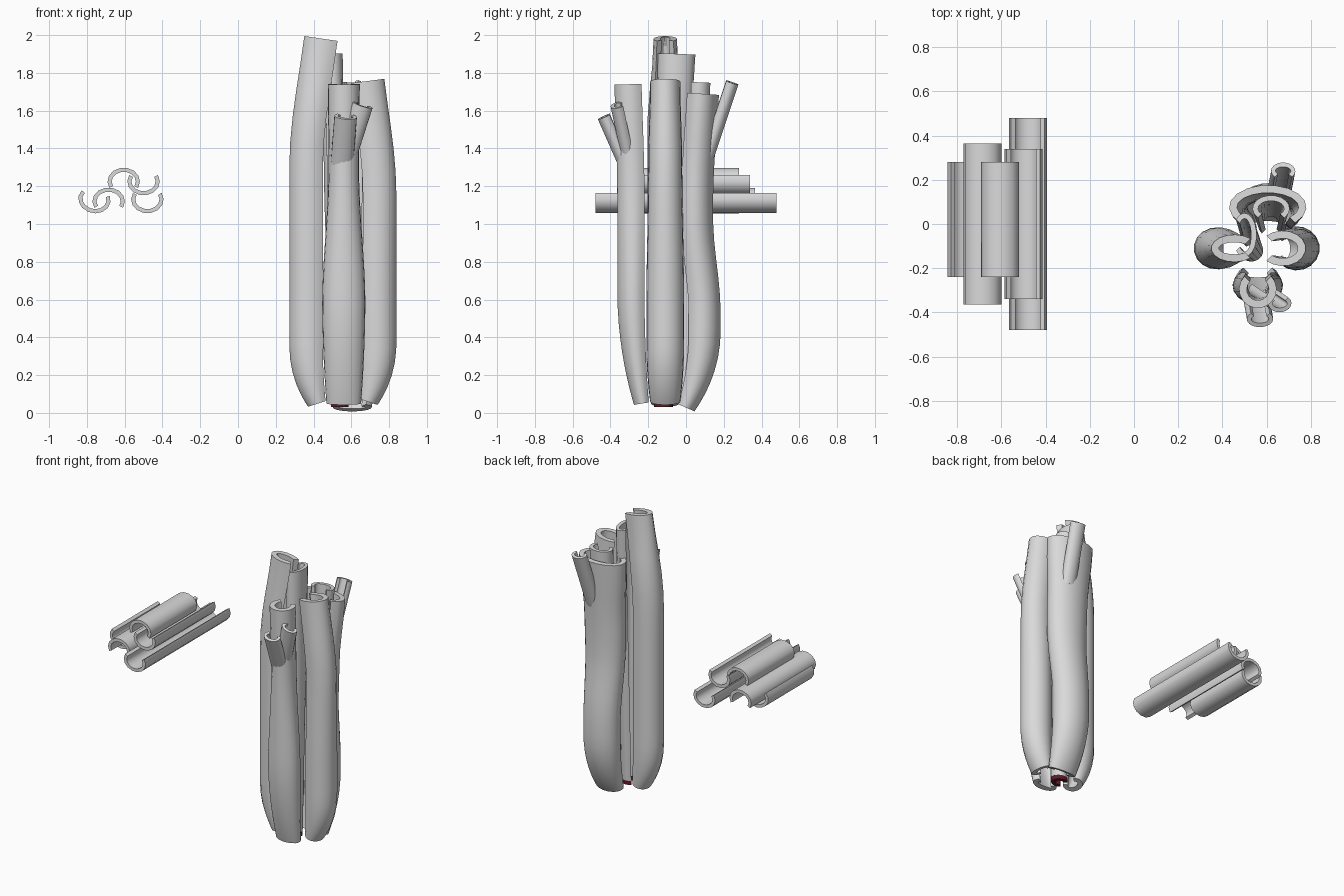
import bpy, math
from mathutils import Vector

cube = bpy.data.objects.get("Cube")
if cube:
    bpy.data.objects.remove(cube, do_unlink=True)


def material(name, color):
    mat = bpy.data.materials.new(name)
    mat.use_nodes = True
    mat.diffuse_color = color
    mat.node_tree.nodes["Principled BSDF"].inputs["Base Color"].default_value = color
    return mat


GREY = material("stalk grey", (0.7, 0.7, 0.7, 1))
RED = material("dark red root", (0.12, 0.01, 0.02, 1))
LEFT, RIGHT, FRONT, BACK = Vector((-1, 0, 0)), Vector((1, 0, 0)), Vector((0, -1, 0)), Vector((0, 1, 0))
UP, DOWN = Vector((0, 0, 1)), Vector((0, 0, -1))
HUB = Vector((0.56, -0.11, 0))


def arc_ring(centre, out, side, width, depth, wall, spread, count):
    """Closed outline of a thick C that bulges along out."""
    angles = [math.radians(spread * (2 * k / (count - 1) - 1)) for k in range(count)]
    outer = [centre + out * depth * math.cos(a) + side * width * math.sin(a) for a in angles]
    inner = [centre + out * (depth - wall) * math.cos(a) + side * (width - wall) * math.sin(a)
             for a in reversed(angles)]
    return outer + inner


def channel(name, centres, sizes, bulge, wall, spread=135, count=14, color=GREY):
    """Sweep the C section along the centres; sizes holds half width and half depth."""
    verts, faces = [], []
    ring, final = 2 * count, len(centres) - 1
    for i, (centre, (width, depth)) in enumerate(zip(centres, sizes)):
        axis = (centres[min(i + 1, final)] - centres[max(i - 1, 0)]).normalized()
        out = (bulge - axis * bulge.dot(axis)).normalized()
        verts += arc_ring(centre, out, axis.cross(out), width, depth, wall, spread, count)
    for i in range(final):
        low, high = i * ring, (i + 1) * ring
        for k in range(ring):
            following = (k + 1) % ring
            faces.append((low + k, low + following, high + following, high + k))
    for k in range(count - 1):
        cap = (k, k + 1, ring - 2 - k, ring - 1 - k)
        faces.append([final * ring + j for j in cap])
        faces.append(cap[::-1])
    mesh = bpy.data.meshes.new(name)
    mesh.from_pydata(verts, [], faces)
    mesh.materials.append(color)
    obj = bpy.data.objects.new(name, mesh)
    bpy.context.collection.objects.link(obj)
    bpy.ops.object.select_all(action="DESELECT")
    obj.select_set(True)
    bpy.context.view_layer.objects.active = obj
    bpy.ops.object.shade_smooth_by_angle(angle=math.radians(40))


def ramp(value, start, end):
    """Smooth step from zero at start to one at end."""
    t = min(max((value - start) / (end - start), 0), 1)
    return t * t * (3 - 2 * t)


def stalk(name, bulge, foot, height, reach, depth, belly, neck, tip_lean, tip_width,
          rounding=0.3, tuck=0.05, shift=0.0, waist=0.0):
    """Outer stalk: rounded foot, full belly, then a neck and a leaning tip."""
    centres, sizes = [], []
    steps = 20
    for i in range(steps + 1):
        t = (i / steps) ** 1.5
        z = foot + t * (height - foot)
        pinch = max(1 - (z - foot) / rounding, 0) ** 2
        tip = ramp(t, 0.65, 1.15) * 2
        distance = reach - tuck * pinch + tip_lean * tip - waist * ramp(t, 0.3, 0.6)
        centres.append(HUB + bulge * distance + RIGHT * shift + UP * z)
        width = belly + (neck - belly) * ramp(t, 0.3, 0.75)
        width += (tip_width - neck) * ramp(t, 0.75, 1)
        sizes.append((width * (1 - 0.2 * pinch), depth * (1 - 0.45 * pinch)))
    channel(name, centres, sizes, bulge, wall=0.035)


def straight(name, start, end, width, depth, bulge, grow=1.0, **options):
    """Straight channel whose width grows from start to end."""
    centres = [Vector(start), Vector(end)]
    channel(name, centres, [(width, depth), (width * grow, depth)], bulge, **options)


def stick(name, x, z, length, bulge, centre_y=0.0):
    """Loose cut stick lying along y."""
    ends = [(x, centre_y + sign * length / 2, z) for sign in (-1, 1)]
    straight(name, *ends, width=0.086, depth=0.073, bulge=bulge,
             wall=0.022, spread=118, count=10)


# Outer stalks of the bunch
stalk("left_stalk", LEFT, foot=0.05, height=1.98, reach=0.185, depth=0.105, belly=0.095,
      neck=0.095, tip_lean=-0.05, tip_width=0.062)
stalk("right_stalk", RIGHT, foot=0.06, height=1.755, reach=0.175, depth=0.105, belly=0.1,
      neck=0.09, tip_lean=-0.04, tip_width=0.08)
stalk("front_stalk", FRONT, foot=0.05, height=1.74, reach=0.17, depth=0.085, belly=0.115,
      neck=0.08, tip_lean=0.01, tip_width=0.085, rounding=0.6)
stalk("back_stalk", BACK, foot=0.03, height=1.69, reach=0.195, depth=0.1, belly=0.13,
      neck=0.15, tip_lean=0.02, tip_width=0.175, tuck=0.09, rounding=0.4, shift=0.045, waist=0.04)

# Inner stalks, one with a dark cut root
straight("inner_left_stalk", (0.53, -0.12, 0.06), (0.5, -0.05, 1.9), width=0.05, depth=0.055,
         bulge=RIGHT, grow=2, wall=0.025)
straight("inner_root", (0.53, -0.12, 0.03), (0.53, -0.12, 0.06), width=0.05, depth=0.055,
         bulge=RIGHT, wall=0.025, color=RED)
straight("inner_back_stalk", (0.62, 0, 0.1), (0.62, 0.07, 1.75), width=0.06, depth=0.06,
         bulge=BACK, grow=1.4, wall=0.025)

# Short side branches
straight("front_branch", (0.55, -0.32, 1.32), (0.57, -0.43, 1.57), width=0.06, depth=0.04,
         bulge=FRONT, wall=0.02)
straight("front_side_branch", (0.57, -0.3, 1.35), (0.66, -0.36, 1.63), width=0.055, depth=0.04,
         bulge=FRONT, wall=0.02)
straight("back_branch", (0.65, 0.11, 1.36), (0.675, 0.24, 1.75), width=0.055, depth=0.04,
         bulge=BACK, wall=0.02)

# Pile of loose cut sticks
stick("short_arch_stick", x=-0.605, z=1.225, length=0.52, bulge=UP, centre_y=0.02)
stick("short_trough_stick", x=-0.76, z=1.13, length=0.52, bulge=DOWN + LEFT * 0.2, centre_y=0.02)
stick("middle_arch_stick", x=-0.685, z=1.12, length=0.73, bulge=UP)
stick("middle_trough_stick", x=-0.5, z=1.225, length=0.68, bulge=DOWN)
stick("long_trough_stick", x=-0.48, z=1.13, length=0.96, bulge=DOWN)
